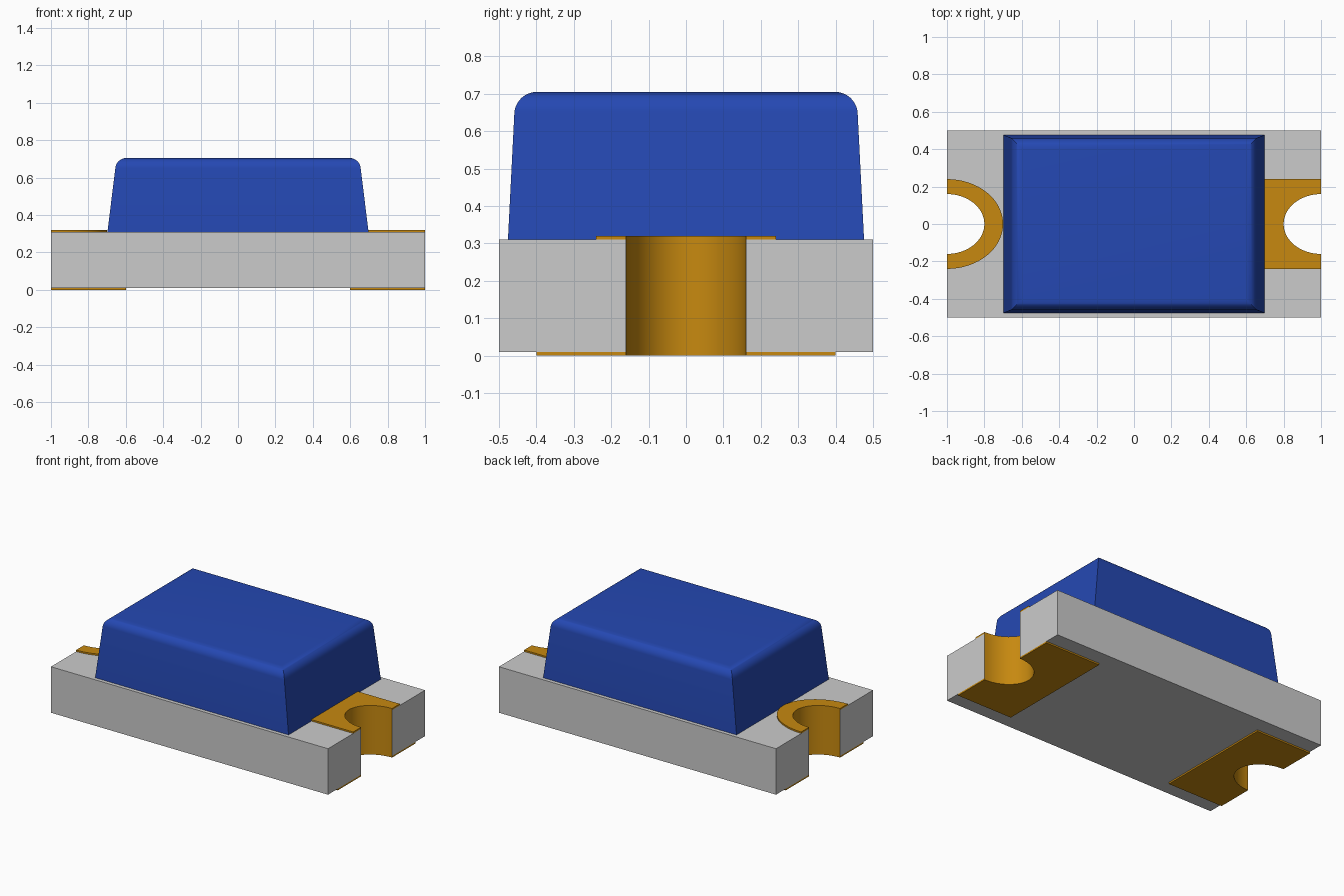
import bpy
import bmesh
from math import sin, cos, pi, radians

cube = bpy.data.objects.get("Cube")
if cube:
    bpy.data.objects.remove(cube, do_unlink=True)


def material(name, rgb):
    mat = bpy.data.materials.new(name)
    mat.use_nodes = True
    mat.diffuse_color = (*rgb, 1)
    mat.node_tree.nodes["Principled BSDF"].inputs["Base Color"].default_value = (*rgb, 1)
    return mat


GREY = material("board grey", (0.60, 0.60, 0.60))
GOLD = material("contact gold", (0.57, 0.25, 0.005))
BLUE = material("lens blue", (0.018, 0.065, 0.45))

HOLE = (0.20, 0.16)    # half-axes of the end notches
RING = (0.30, 0.24)    # half-axes of the rounded contact


def loft(name, rings, mats, angle=30):
    """Skin a stack of equal-length closed rings and cap both ends."""
    bm = bmesh.new()
    loops = [[bm.verts.new(p) for p in ring] for ring in rings]
    for a, b in zip(loops, loops[1:]):
        for i in range(len(a)):
            j = (i + 1) % len(a)
            bm.faces.new((a[i], a[j], b[j], b[i]))
    bm.faces.new(loops[0][::-1])
    bm.faces.new(loops[-1])
    bmesh.ops.recalc_face_normals(bm, faces=bm.faces)
    mesh = bpy.data.meshes.new(name)
    bm.to_mesh(mesh)
    bm.free()
    obj = bpy.data.objects.new(name, mesh)
    bpy.context.collection.objects.link(obj)
    for mat in mats:
        mesh.materials.append(mat)
    bpy.ops.object.select_all(action='DESELECT')
    obj.select_set(True)
    bpy.context.view_layer.objects.active = obj
    bpy.ops.object.shade_smooth_by_angle(angle=radians(angle))
    return obj


def prism(name, outline, z0, z1, mats):
    return loft(name, [[(x, y, z) for x, y in outline] for z in (z0, z1)], mats)


def half_ellipse(side, axes, steps=32):
    """Arc bulging inward from the end at x = side, from -y to +y."""
    return [(side * (1 - axes[0] * sin(pi * i / steps)), -axes[1] * cos(pi * i / steps))
            for i in range(steps + 1)]


def pad_outline(side, inner, half):
    """Rectangle at one end with the notch taken out."""
    return half_ellipse(side, HOLE) + [(side, half), (side * inner, half),
                                       (side * inner, -half), (side, -half)]


# Board with plated half-round notches in both ends
outline = (half_ellipse(1, HOLE) + [(1, 0.5), (-1, 0.5)]
           + half_ellipse(-1, HOLE)[::-1] + [(-1, -0.5), (1, -0.5)])
board = prism("board", outline, 0.01, 0.31, [GREY, GOLD])
for face in board.data.polygons:
    dx, y = 1 - abs(face.center.x), face.center.y
    if abs(face.normal.z) < 0.5 and (dx / HOLE[0]) ** 2 + (y / HOLE[1]) ** 2 < 1.01:
        face.material_index = 1

# Contacts underneath
for side, label in ((1, "left"), (-1, "right")):
    prism(label + "_bottom_contact", pad_outline(side, 0.6, 0.4), 0, 0.01, [GOLD])

# Contacts on top: one square, one rounded
prism("left_top_contact", pad_outline(1, 0.68, RING[1]), 0.31, 0.32, [GOLD])
prism("right_top_contact", half_ellipse(-1, HOLE) + half_ellipse(-1, RING)[::-1],
      0.31, 0.32, [GOLD])

# Tapered lens with a rounded top rim and mitred corners
RADIUS, STEPS, TOP = 0.06, 10, 0.705
profile = [(0.698, 0.476, 0.31)]
for i in range(STEPS + 1):
    a = radians(5) + (pi / 2 - radians(5)) * i / STEPS
    profile.append((0.596 + RADIUS * cos(a), 0.399 + RADIUS * cos(a),
                    TOP - RADIUS + RADIUS * sin(a)))
loft("lens", [[(x, y, z), (-x, y, z), (-x, -y, z), (x, -y, z)] for x, y, z in profile], [BLUE])
